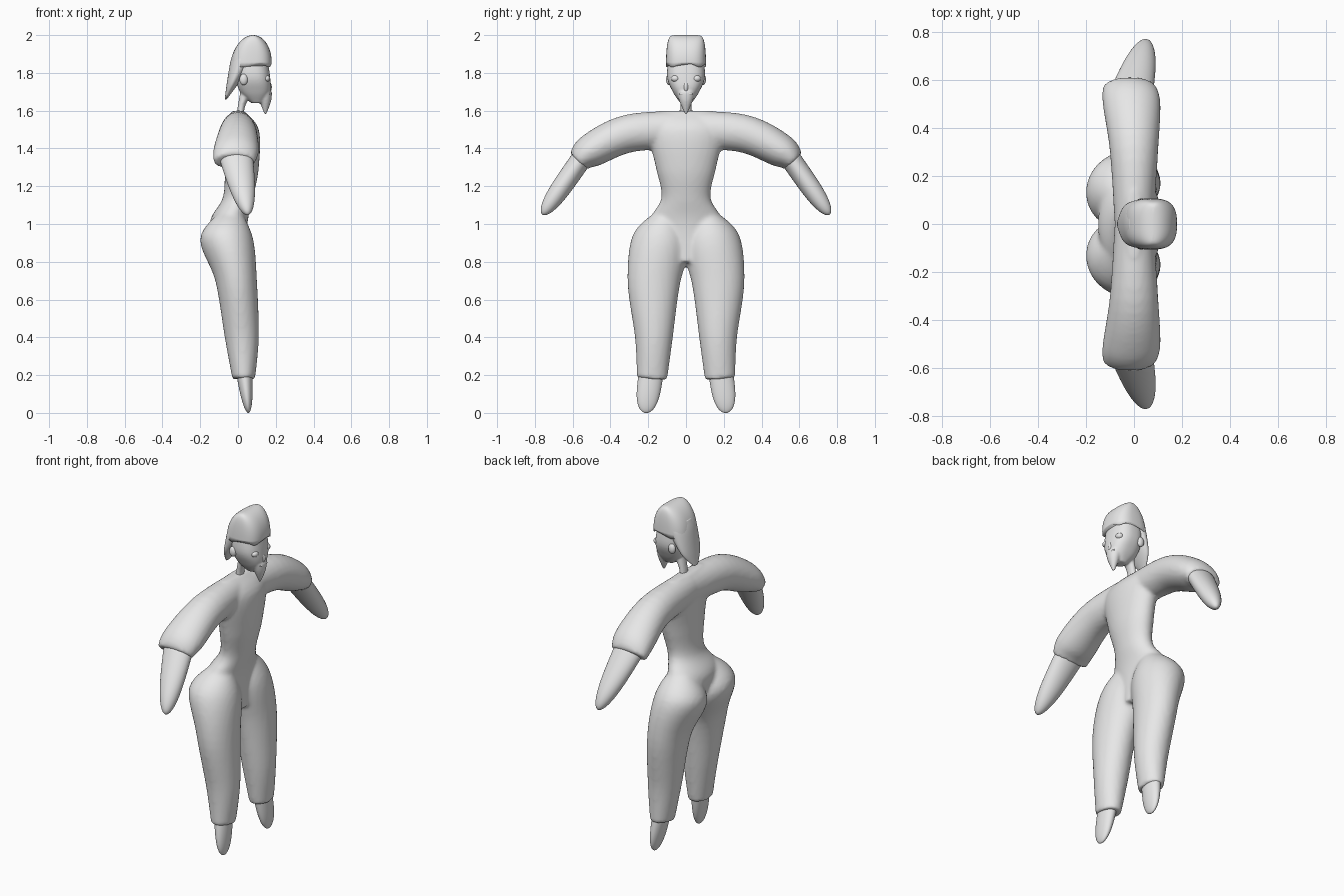
import bpy, bmesh, math
from mathutils import Vector, Matrix

cube = bpy.data.objects.get("Cube")
if cube:
    bpy.data.objects.remove(cube)

colour = (0.8, 0.8, 0.8, 1)
grey = bpy.data.materials.new("clay grey")
grey.use_nodes = True
grey.diffuse_color = colour
grey.node_tree.nodes["Principled BSDF"].inputs["Base Color"].default_value = colour

SIDES = 48
SIDE_LABELS = {"left": 1, "right": -1}


def spline(rings, steps=6):
    """Catmull-Rom interpolation between neighbouring rings."""
    points = [Vector(ring) for ring in rings]
    last = len(points) - 1
    result = []
    for i in range(last):
        before, start, end, after = (points[min(max(i + k, 0), last)] for k in (-1, 0, 1, 2))
        tangent_in, tangent_out = (end - before) / 2, (after - start) / 2
        for step in range(steps):
            t = step / steps
            ease = t * t * (3 - 2 * t)
            result.append(start.lerp(end, ease) + tangent_in * (t * (1 - t) ** 2)
                          - tangent_out * (t * t * (1 - t)))
    return result + [points[last]]


def centred(rows):
    """Rings on the middle plane, from rows of x, z, depth and width."""
    return spline([(x, 0, z, depth, width) for x, z, depth, width in rows])


def taper(start, end, depth, width, count=20):
    """Rings of a limb end that narrows to a rounded tip."""
    rings = []
    for i in range(count + 1):
        t = math.sin(math.pi / 2 * i / count)
        tip = math.sqrt(max(1 - t ** 4, 0.001))
        centre = Vector(start).lerp(Vector(end), t)
        rings.append((*centre, depth * tip * (1 - 0.4 * t), width * tip))
    return rings


def signed_power(value, exponent):
    return math.copysign(abs(value) ** exponent, value)


def tube(bm, path, side=1, roundness=1, wave=0):
    """Skin rings of x, y, z, depth radius and width radius."""
    loops = []
    for i, ring in enumerate(path):
        before, after = path[max(i - 1, 0)], path[min(i + 1, len(path) - 1)]
        along = Vector((0, after[1] - before[1], after[2] - before[2])).normalized()
        across = along.cross(Vector((1, 0, 0)))
        loop = []
        for k in range(SIDES):
            angle = math.tau * k / SIDES
            point = Vector(ring[:3]) + across * ring[4] * signed_power(math.sin(angle), roundness)
            point.x += ring[3] * signed_power(math.cos(angle), roundness)
            point.y *= side
            if i == 0:
                point.z += wave * math.cos(5 * angle)
            loop.append(bm.verts.new(point))
        loops.append(loop)
    faces = [bm.faces.new(loops[0]), bm.faces.new(loops[-1])]
    for lower, upper in zip(loops, loops[1:]):
        for k in range(SIDES):
            faces.append(bm.faces.new((lower[k - 1], lower[k], upper[k], upper[k - 1])))
    bmesh.ops.recalc_face_normals(bm, faces=faces)


def finish(name, bm, voxel=None):
    """Turn the bmesh into an object, optionally blending its pieces into one skin."""
    mesh = bpy.data.meshes.new(name)
    bm.to_mesh(mesh)
    bm.free()
    mesh.materials.append(grey)
    mesh.shade_smooth()
    part = bpy.data.objects.new(name, mesh)
    bpy.context.collection.objects.link(part)
    if voxel:
        blend = part.modifiers.new("blend", "REMESH")
        blend.mode = "VOXEL"
        blend.voxel_size = voxel
        blend.use_smooth_shade = True
        soften = part.modifiers.new("soften", "SMOOTH")
        soften.iterations = 4


def single(name, path, **options):
    bm = bmesh.new()
    tube(bm, path, **options)
    finish(name, bm)


def ball(name, centre, radii):
    bm = bmesh.new()
    shape = Matrix.Translation(centre) @ Matrix.Diagonal((*radii, 1))
    bmesh.ops.create_uvsphere(bm, u_segments=20, v_segments=12, radius=1, matrix=shape)
    finish(name, bm)


# Suit: torso, sleeves and trouser legs blended into one skin
torso = centred([(0, 1.6, .03, .14), (.02, 1.5, .09, .2), (.02, 1.3, .09, .16),
                 (0, 1.14, .08, .13), (-.05, 1, .1, .19), (-.02, .8, .07, .08)])
sleeve = spline([(0, 0, 1.5, .08, .1), (0, .3, 1.48, .1, .1),
                 (-.01, .5, 1.39, .12, .09), (-.02, .57, 1.33, .11, .06)])
leg = spline([(-.04, .1, 1.06, .06, .05), (-.06, .13, .92, .14, .15), (-.01, .17, .7, .11, .14),
              (.02, .17, .4, .09, .1), (.03, .18, .18, .06, .08)])
bm = bmesh.new()
tube(bm, torso)
for side in SIDE_LABELS.values():
    tube(bm, sleeve, side)
    tube(bm, leg, side)
finish("suit", bm, voxel=.012)

# Hands and feet: rounded mitts emerging from the cuffs
hand = taper((-.01, .55, 1.35), (.05, .76, 1.05), depth=.09, width=.055)
foot = taper((.03, .18, .24), (.055, .215, 0), depth=.045, width=.065)
for label, side in SIDE_LABELS.items():
    single("hand_" + label, hand, side=side)
    single("foot_" + label, foot, side=side)

# Head: face, thin neck and pointed beard
face = centred([(.07, 1.9, .08, .09), (.08, 1.78, .09, .1), (.09, 1.7, .08, .07), (.1, 1.64, .03, .03)])
neck = centred([(.01, 1.55, .02, .03), (.02, 1.63, .02, .03), (.06, 1.74, .04, .04)])
beard = centred([(.14, 1.7, .04, .05), (.145, 1.65, .03, .035), (.145, 1.58, .005, .005)])
bm = bmesh.new()
tube(bm, face, roundness=.8)
tube(bm, neck)
tube(bm, beard)
finish("head", bm, voxel=.006)

# Hair: domed cap with a wavy hem, and a tapering back lock
dome = []
for i in range(16):
    angle = math.pi / 2 * i / 15
    rise, spread = math.sin(angle), max(math.cos(angle), 0.01)
    dome.append((.07 + .01 * rise, 0, 1.84 + .16 * rise, .108 * spread, .106 * spread ** 0.2))
single("hair_cap", dome, roundness=.7, wave=.01)
single("hair_back", centred([(.04, 1.92, .06, .09), (.02, 1.86, .06, .1),
                             (-.03, 1.74, .03, .08), (-.065, 1.66, .005, .02)]))

# Facial features
ball("nose", (.163, 0, 1.725), (.016, .014, .03))
for label, side in SIDE_LABELS.items():
    ball("eye_" + label, (.15, side * .056, 1.77), (.02, .023, .018))
    ball("ear_" + label, (.03, side * .09, 1.765), (.022, .016, .03))
    ball("moustache_" + label, (.165, side * .016, 1.69), (.012, .02, .008))
